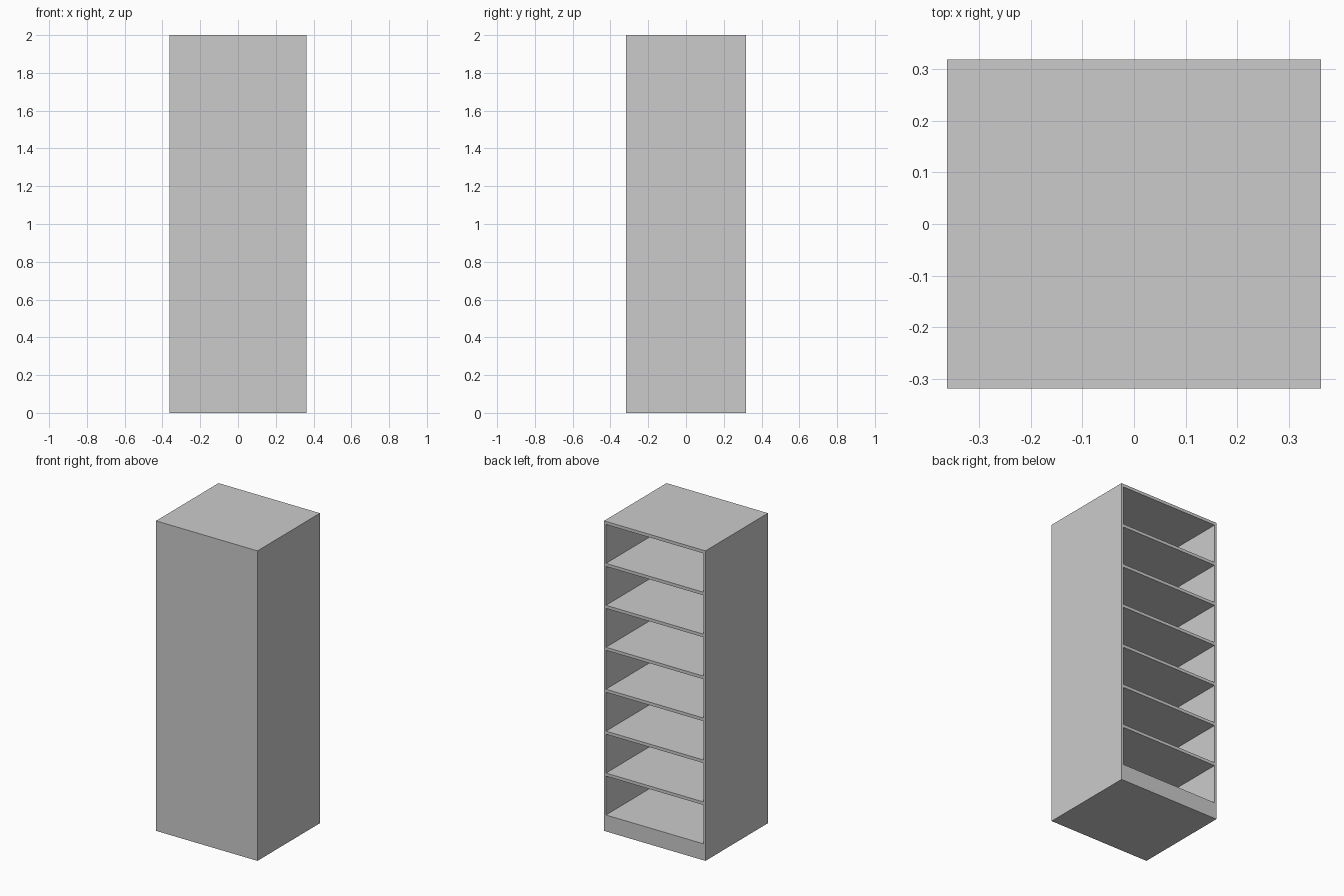
import bpy

if "Cube" in bpy.data.objects:
    bpy.data.objects.remove(bpy.data.objects["Cube"])

W, D, H = 0.724, 0.637, 2.0      # overall size
SIDE, TOP, PLINTH, FRONT = 0.014, 0.02, 0.106, 0.016
BAYS, SHELF = 7, 0.02
BAY_H = (H - TOP - PLINTH - (BAYS - 1) * SHELF) / BAYS


def box(name, x, y, z):
    """Box spanning the given (min, max) ranges."""
    spans = (x, y, z)
    bpy.ops.mesh.primitive_cube_add(size=1, location=[(a + b) / 2 for a, b in spans])
    ob = bpy.context.object
    ob.name = name
    ob.scale = [b - a for a, b in spans]
    bpy.ops.object.transform_apply(location=True, rotation=False, scale=True)
    return ob


# Cabinet body: closed front, sides, top and plinth
cabinet = box("cabinet_body", (-W / 2, W / 2), (-D / 2, D / 2), (0, H))

# Stack of bays opening to the back, leaving thin shelves between them
bay = box("bay_cutter", (-W / 2 + SIDE, W / 2 - SIDE),
          (-D / 2 + FRONT, D / 2 + 0.1), (PLINTH, PLINTH + BAY_H))
bay.hide_render = True
stack = bay.modifiers.new("bays", 'ARRAY')
stack.count = BAYS
stack.use_relative_offset = False
stack.use_constant_offset = True
stack.constant_offset_displace = (0, 0, BAY_H + SHELF)

cut = cabinet.modifiers.new("open_bays", 'BOOLEAN')
cut.operation = 'DIFFERENCE'
cut.solver = 'EXACT'
cut.object = bay
bpy.context.view_layer.objects.active = cabinet
bpy.ops.object.modifier_apply(modifier=cut.name)
bpy.data.objects.remove(bay)
